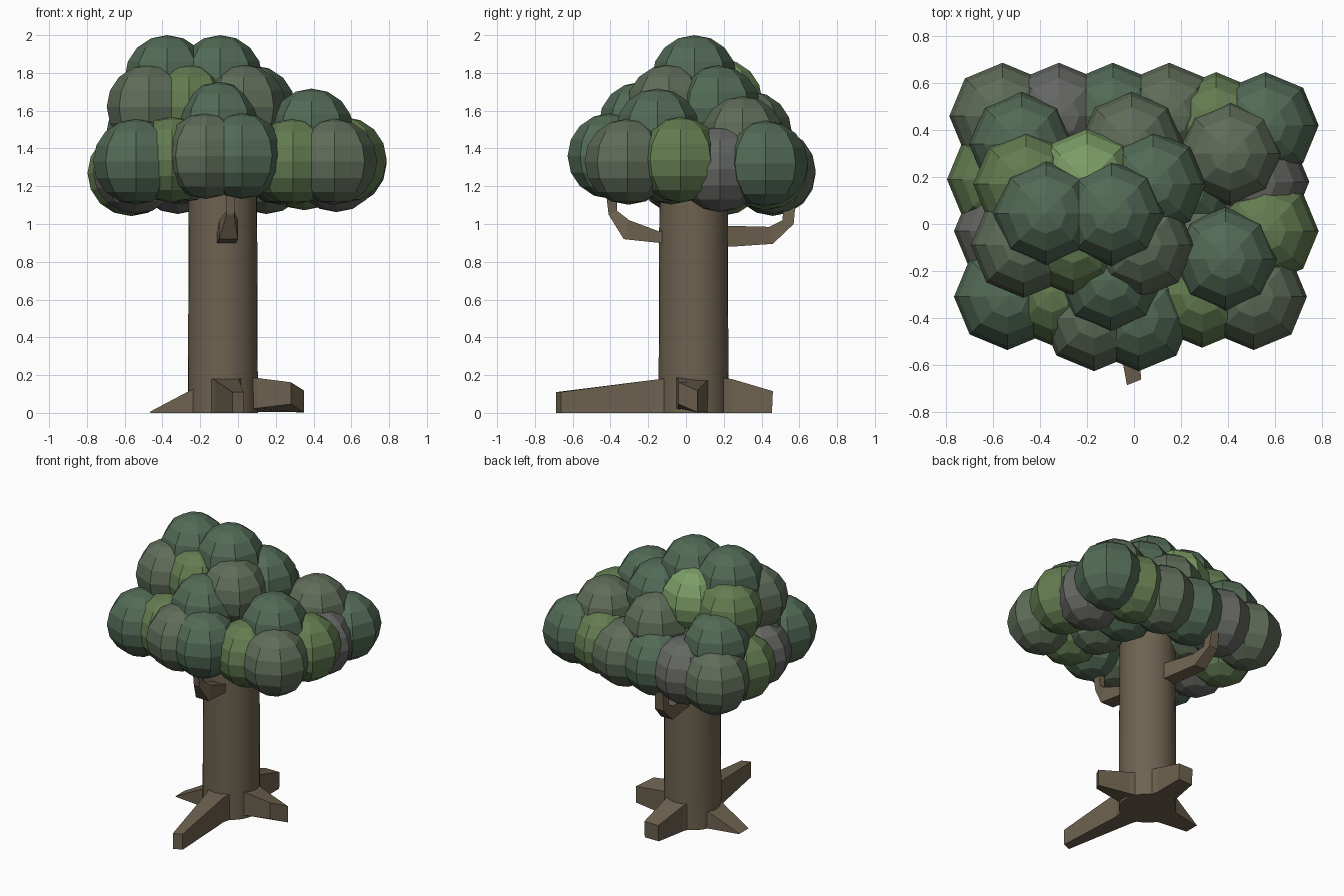
import bpy, bmesh
from mathutils import Vector


def material(name, rgb):
    m = bpy.data.materials.new(name)
    m.diffuse_color = (*rgb, 1)
    return m


BARK = material("bark", (0.155, 0.122, 0.080))
LEAF = {
    "d": material("leaf_dark", (0.085, 0.145, 0.095)),
    "o": material("leaf_olive", (0.115, 0.150, 0.100)),
    "g": material("leaf_green", (0.125, 0.200, 0.080)),
    "s": material("leaf_grey", (0.130, 0.135, 0.125)),
    "b": material("leaf_bright", (0.200, 0.340, 0.135)),
}


def finish(name, bm, mat):
    bmesh.ops.recalc_face_normals(bm, faces=bm.faces[:])
    me = bpy.data.meshes.new(name)
    bm.to_mesh(me)
    bm.free()
    me.materials.append(mat)
    ob = bpy.data.objects.new(name, me)
    bpy.context.collection.objects.link(ob)
    return ob


def limb(name, sections, along_x=False):
    """Loft four-sided sections: (side centre, half width, low (run, z), high (run, z), skew, roll)."""
    bm = bmesh.new()
    rings = []
    for c, h, lo, hi, skew, roll in sections:
        ring = []
        for s, (run, z) in ((-1, lo), (1, lo), (1, hi), (-1, hi)):
            side, r, up = c + s * h, run + s * skew, z - s * roll
            ring.append(bm.verts.new((r, side, up) if along_x else (side, r, up)))
        rings.append(ring)
    for a, b in zip(rings, rings[1:]):
        for i in range(4):
            j = (i + 1) % 4
            bm.faces.new((a[i], a[j], b[j], b[i]))
    bm.faces.new(rings[0])
    bm.faces.new(rings[-1])
    return finish(name, bm, BARK)


# Trunk: smooth column with a slight foot flare
bpy.ops.mesh.primitive_cylinder_add(vertices=32, radius=0.18, depth=1.4, location=(-0.08, 0.04, 0.7))
trunk = bpy.context.object
trunk.name = "trunk"
trunk.data.materials.append(BARK)
for v in trunk.data.vertices:
    if v.co.z < 0:
        v.co.x *= 1.03
        v.co.y *= 1.03
bpy.ops.object.shade_smooth_by_angle()

# Roots: four tapered buttresses
limb("front_root", [(-0.08, 0.13, (0.04, 0), (0.04, 0.2), 0, 0),
                    (-0.06, 0.065, (-0.17, 0), (-0.17, 0.175), 0, 0),
                    (0.0, 0.03, (-0.675, 0), (-0.675, 0.11), 0.012, 0)])
limb("back_root", [(-0.08, 0.13, (0.04, 0), (0.04, 0.2), 0, 0),
                   (-0.07, 0.075, (0.24, 0), (0.24, 0.18), 0, 0),
                   (-0.05, 0.055, (0.455, 0), (0.46, 0.115), 0, 0)])
limb("right_root", [(0.04, 0.13, (-0.08, 0), (-0.08, 0.2), 0, 0),
                    (0.03, 0.075, (0.11, 0.015), (0.11, 0.175), 0.01, 0.01),
                    (0.01, 0.05, (0.315, 0.025), (0.315, 0.14), 0.035, 0.022)], along_x=True)
limb("left_root", [(0.04, 0.13, (-0.08, 0), (-0.08, 0.2), 0, 0),
                   (0.03, 0.08, (-0.27, 0), (-0.27, 0.11), 0, 0),
                   (0.02, 0.05, (-0.46, 0), (-0.47, 0.004), 0, 0)], along_x=True)

# Branches: bent limbs rising into the crown
limb("front_branch", [(-0.06, 0.05, (0.0, 0.90), (0.0, 1.02), 0, 0),
                      (-0.06, 0.05, (-0.14, 0.90), (-0.14, 0.96), 0, 0),
                      (-0.05, 0.05, (-0.33, 0.92), (-0.30, 1.02), 0, 0),
                      (-0.04, 0.02, (-0.41, 1.05), (-0.365, 1.07), 0, 0),
                      (-0.035, 0.025, (-0.43, 1.22), (-0.37, 1.22), 0, 0)])
limb("back_branch", [(-0.10, 0.06, (0.1, 0.88), (0.1, 0.99), 0, 0),
                     (-0.12, 0.05, (0.24, 0.88), (0.24, 0.99), 0, 0),
                     (-0.17, 0.045, (0.46, 0.895), (0.44, 0.985), 0, 0),
                     (-0.19, 0.035, (0.57, 1.0), (0.51, 1.02), 0, 0),
                     (-0.20, 0.025, (0.59, 1.22), (0.53, 1.22), 0, 0)])


def foliage(name, puffs, r):
    """Faceted eight-sided puffs: (x, y, z, colour key)."""
    for i, (x, y, z, key) in enumerate(puffs, 1):
        bm = bmesh.new()
        bmesh.ops.create_uvsphere(bm, u_segments=8, v_segments=8, radius=r)
        bmesh.ops.translate(bm, verts=bm.verts[:], vec=Vector((x, y, z)))
        finish(f"{name}_{i}", bm, LEAF[key])


# Lowest ring of the crown, walking round from the back left, plus its core
foliage("lower_leaves", [
    (-0.56, 0.46, 1.27, "o"), (-0.32, 0.46, 1.28, "s"), (-0.09, 0.46, 1.28, "d"),
    (0.15, 0.46, 1.28, "o"), (0.35, 0.42, 1.30, "g"), (0.56, 0.42, 1.32, "d"),
    (0.52, 0.18, 1.29, "s"), (0.56, -0.03, 1.34, "g"), (0.51, -0.31, 1.33, "o"),
    (0.29, -0.30, 1.33, "g"), (0.02, -0.40, 1.36, "d"), (-0.17, -0.40, 1.36, "o"),
    (-0.35, -0.29, 1.34, "g"), (-0.54, -0.31, 1.33, "d"), (-0.54, -0.03, 1.28, "s"),
    (-0.57, 0.19, 1.27, "g")], 0.227)
foliage("core_leaves", [(-0.30, 0.20, 1.33, "o"), (0.22, 0.16, 1.33, "d"),
                        (-0.30, -0.08, 1.34, "d"), (0.24, -0.08, 1.33, "o")], 0.227)

# Middle tier
foliage("middle_leaves", [
    (0.39, -0.15, 1.495, "d"), (0.41, 0.30, 1.455, "o"), (-0.01, 0.34, 1.48, "o"),
    (-0.48, 0.34, 1.46, "d"), (-0.10, -0.24, 1.53, "d"), (-0.44, -0.10, 1.42, "o")], 0.222)

# Upper tier
foliage("upper_leaves", [
    (0.08, 0.17, 1.615, "d"), (-0.46, 0.17, 1.615, "g"), (-0.20, 0.18, 1.65, "b"),
    (-0.47, -0.09, 1.62, "o"), (0.03, -0.09, 1.62, "o"), (-0.26, -0.08, 1.62, "g")], 0.225)

# Crown top
foliage("top_leaves", [(-0.375, 0.045, 1.775, "d"), (-0.095, 0.045, 1.775, "d")], 0.225)
